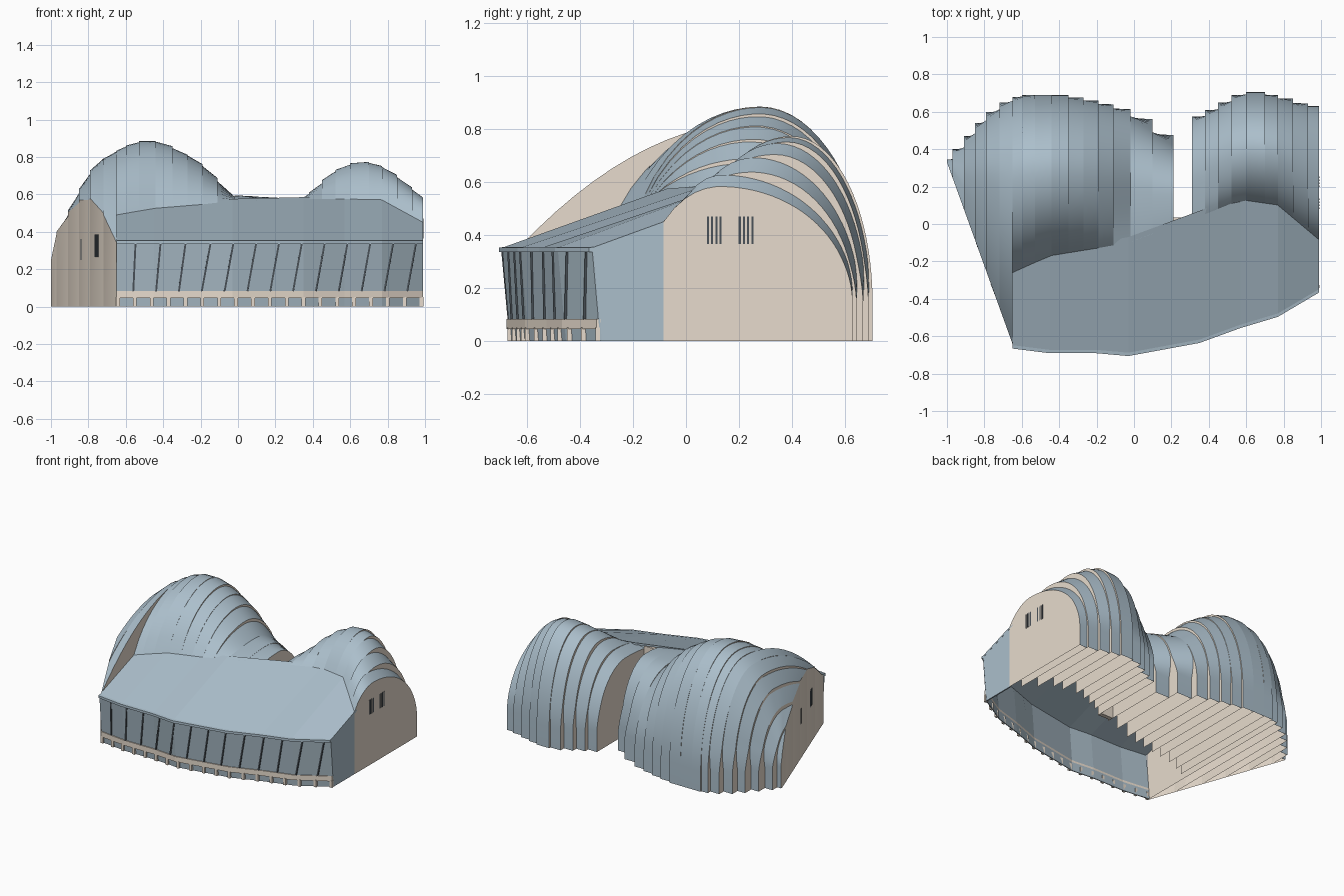
import bpy, bmesh, math
from mathutils import Vector

if "Cube" in bpy.data.objects:
    bpy.data.objects.remove(bpy.data.objects["Cube"])


def material(name, rgb):
    m = bpy.data.materials.new(name)
    m.use_nodes = True
    m.diffuse_color = (*rgb, 1)
    m.node_tree.nodes["Principled BSDF"].inputs["Base Color"].default_value = (*rgb, 1)
    return m


METAL = material("blue grey metal", (0.41, 0.52, 0.60))
STONE = material("warm stone", (0.80, 0.71, 0.61))
GLASS = material("blue glass", (0.39, 0.49, 0.56))
DARK = material("dark frame", (0.07, 0.085, 0.10))


def finish(name, bm, mats, smooth=False):
    bmesh.ops.recalc_face_normals(bm, faces=bm.faces)
    me = bpy.data.meshes.new(name)
    bm.to_mesh(me)
    bm.free()
    for m in mats:
        me.materials.append(m)
    if smooth:
        me.shade_smooth()
        me.set_sharp_from_angle(angle=math.radians(30))
    ob = bpy.data.objects.new(name, me)
    bpy.context.collection.objects.link(ob)
    return ob


def loft(bm, rings, mat_rule=lambda i: 0, cap_mat=0):
    """Skin closed rings of points and cap both ends; a rule of None leaves a side open."""
    vs = [[bm.verts.new(p) for p in r] for r in rings]
    n = len(vs[0])
    for a, b in zip(vs, vs[1:]):
        for i in range(n):
            j = (i + 1) % n
            if mat_rule(i) is not None:
                bm.faces.new((a[i], a[j], b[j], b[i])).material_index = mat_rule(i)
    for cap in (vs[0], vs[-1]):
        bm.faces.new(cap).material_index = cap_mat


def beam(bm, p, q, side, width, depth):
    """Box from p to q, with its width along the given side direction."""
    p, q, u = Vector(p), Vector(q), Vector(side).normalized()
    v = (q - p).cross(u).normalized() * depth / 2
    u = u * width / 2
    loft(bm, [[c - u - v, c + u - v, c + u + v, c - u + v] for c in (p, q)])


# Roof stations: x, eave y, ridge y, ridge z
ROOF = [(-.65, -.66, -.26, .49), (-.45, -.685, -.17, .525), (-.2, -.685, -.13, .545),
        (-.03, -.70, -.10, .565), (.35, -.63, .04, .575), (.57, -.55, .13, .575),
        (.77, -.49, .10, .57), (.99, -.36, -.085, .45)]


def roof_at(x):
    x = min(max(x, ROOF[0][0]), ROOF[-1][0])
    for a, b in zip(ROOF, ROOF[1:]):
        if x <= b[0]:
            t = (x - a[0]) / (b[0] - a[0])
            return [a[k] + (b[k] - a[k]) * t for k in (1, 2, 3)]


def slant_y(x):
    """Line of the slanted side wall."""
    return .33 - (x + 1) * 2.77


SPRING = .15      # height of the vertical back walls
STEPS = 28


def slice_ring(x, back, height, peak, shift, slanted):
    """Cross-section of one arched slice at x; the back eases by shift above the wall."""
    if slanted:
        front = slant_y(x)
    else:
        _, front, zf = roof_at(x)
        ratio = min((zf - SPRING) / (height - SPRING), .96)
        rf = (peak - front) / math.sqrt(1 - ratio ** 2)
    pts = [(x, front, 0)]
    for i in range(STEPS + 1):
        t = math.sin(i / STEPS * math.pi / 2)
        y = front + (back - front) * t
        if y < peak and slanted:
            z = height - .6 * (peak - y) ** 2
        else:
            k = (y - peak) / (rf if y < peak else back - peak)
            z = SPRING + (height - SPRING) * math.sqrt(max(0, 1 - k * k))
        pts.append((x, y + shift * t * min(1, (z - SPRING) / .15), z))
    return pts + [(x, back, 0)]


def hall(name, start, rows, slanted_until=-2):
    """Row of open-bottomed slices; each row is end x, back y, crown z, crown y."""
    bm = bmesh.new()
    edges = [start] + [r[0] for r in rows]
    mids = [(a + b) / 2 for a, b in zip(edges, edges[1:])]
    for i, (x1, back, h, peak) in enumerate(rows):
        lo, hi = max(i - 1, 0), min(i + 1, len(rows) - 1)
        z_tilt, y_tilt = [.85 * (rows[hi][k] - rows[lo][k]) / (mids[hi] - mids[lo])
                          for k in (2, 1)]
        slanted = x1 < slanted_until
        rings = []
        for x in (edges[i], x1):
            d = x - mids[i]
            rings.append(slice_ring(x, back, h + z_tilt * d, peak, y_tilt * d, slanted))

        def rule(k):
            if 0 < k < STEPS + 2:
                return 0
            return 1 if k == 0 and slanted else None
        loft(bm, rings, rule, 1)
    return finish(name, bm, [METAL, STONE], True)


# Large shell, connecting shells and small shell
hall("large_hall", -1, [
    (-.97, .345, .41, .16), (-.91, .40, .45, .18), (-.85, .47, .56, .21),
    (-.79, .54, .67, .23), (-.72, .60, .76, .25), (-.65, .65, .81, .26),
    (-.60, .68, .845, .27), (-.53, .69, .87, .28), (-.44, .69, .885, .28),
    (-.35, .69, .87, .28), (-.27, .675, .83, .27), (-.19, .66, .785, .26),
    (-.11, .64, .72, .24), (-.02, .615, .63, .22)], slanted_until=-.64)
hall("link_hall", -.02, [(.10, .56, .592, .2), (.21, .475, .585, .17)])
hall("small_hall", .31, [
    (.38, .575, .58, .25), (.45, .61, .635, .30), (.52, .65, .70, .35),
    (.60, .69, .745, .385), (.70, .705, .77, .40), (.77, .69, .76, .385),
    (.85, .67, .725, .34), (.93, .645, .665, .25), (.99, .63, .605, .13)])

# Short wall closing the gap between the halls
bm = bmesh.new()
beam(bm, (.26, .02, 0), (.26, .02, .56), (1, 0, 0), .10, .03)
finish("gap_wall", bm, [STONE])

# Lobby roof slab, tucked under the shells
bm = bmesh.new()
rings = []
for x, ye, yr, zr in ROOF:
    yb = yr + .03
    zb = .35 + (zr - .35) * (yb - ye) / (yr - ye)
    rings.append([(x, ye, .35), (x, yb, zb), (x, yb, zb - .014), (x, ye, .336)])
loft(bm, rings)
finish("lobby_roof", bm, [METAL])


# Straight strips that follow the eave
def strip(name, mat, section):
    bm = bmesh.new()
    loft(bm, [[(r[0], r[1] + dy, z) for dy, z in section] for r in ROOF])
    return finish(name, bm, [mat])


strip("eave_trim", METAL, [(-.006, .335), (-.006, .352), (.012, .355), (.012, .335)])
strip("lobby_glass", GLASS, [(.036, 0), (.006, .338), (.012, .338), (.042, 0)])
strip("plinth_band", STONE, [(.022, .045), (.022, .082), (.036, .082), (.036, .045)])

# Plinth posts
bm = bmesh.new()
for i in range(19):
    x = -.642 + i * .0902
    y = roof_at(x)[0] + .031
    beam(bm, (x, y, 0), (x, y, .05), (1, 0, 0), .02, .018)
finish("plinth_posts", bm, [STONE])

# Leaning window mullions
bm = bmesh.new()
for i in range(13):
    x = -.56 + i * .122
    top = x + .012 + .035 * min(1, i / 3)
    beam(bm, (x, roof_at(x)[0] + .027, .08), (top, roof_at(top)[0] + .006, .337),
         (1, 0, 0), .010, .010)
finish("lobby_mullions", bm, [DARK])

# Lobby end wall
bm = bmesh.new()
loft(bm, [[(x, -.324, 0), (x, -.354, .338), (x, -.085, .445), (x, -.085, 0)]
          for x in (.98, .989)])
finish("lobby_end_wall", bm, [METAL])

# Slot windows on the end wall
bm = bmesh.new()
for y0 in (.083, .203):
    for k in range(4):
        y = y0 + k * .016
        beam(bm, (.99, y, .365), (.99, y, .47), (0, 1, 0), .008, .003)
finish("end_windows", bm, [DARK])

# Slot windows on the slanted wall
bm = bmesh.new()
for x0, count, z0, z1 in ((-.843, 2, .25, .36), (-.764, 4, .265, .385)):
    for k in range(count):
        x = x0 + k * .0055
        beam(bm, (x, slant_y(x), z0), (x, slant_y(x), z1), (.34, -.94, 0), .008, .003)
finish("slanted_wall_windows", bm, [DARK])
